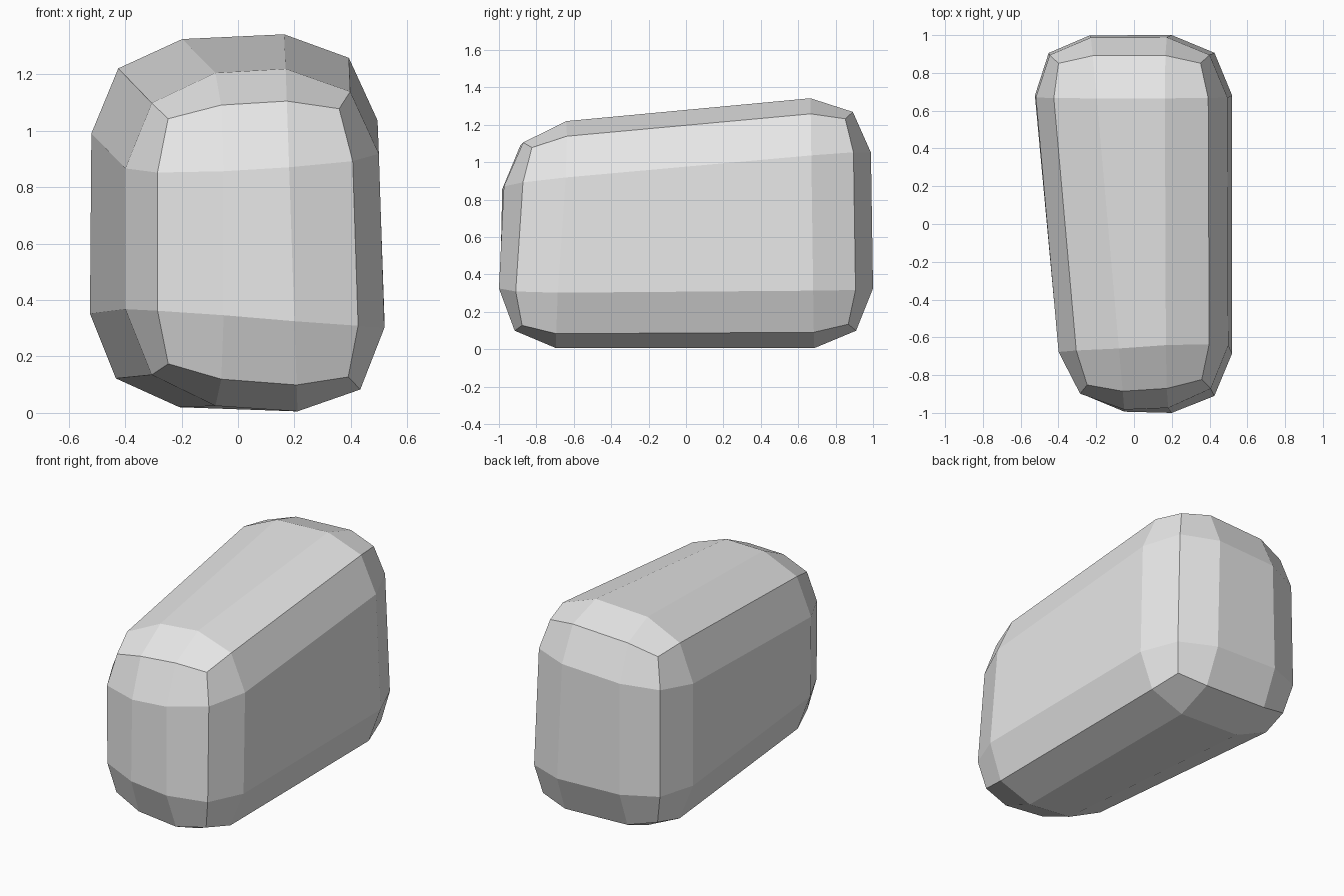
import bpy, bmesh
from itertools import product
from mathutils import Vector

cube = bpy.data.objects.get("Cube")
if cube:
    bpy.data.objects.remove(cube, do_unlink=True)

# Core of the stone: one rounding centre per corner, keyed by (x, y, z) side
RADIUS = 0.32
core = {
    (0, 0, 0): Vector((-0.08, -0.675, 0.345)),
    (1, 0, 0): Vector((0.2, -0.68, 0.325)),
    (0, 1, 0): Vector((-0.205, 0.68, 0.34)),
    (1, 1, 0): Vector((0.2, 0.68, 0.325)),
    (0, 0, 1): Vector((-0.08, -0.665, 0.885)),
    (1, 0, 1): Vector((0.18, -0.655, 0.9)),
    (0, 1, 1): Vector((-0.2, 0.67, 1.005)),
    (1, 1, 1): Vector((0.175, 0.67, 1.022)),
}


def outward(corner, axis):
    """Unit vector out of a corner, continuing the core edge on this axis."""
    other = list(corner)
    other[axis] = 1 - other[axis]
    return (core[corner] - core[tuple(other)]).normalized()


def surface_point(cell):
    """Position of a grid point on the rounded, skewed block."""
    corner = tuple(int(i > 1) for i in cell)
    outer = [a for a in range(3) if cell[a] in (0, 3)]
    reach = RADIUS / len(outer) ** 0.5
    return core[corner] + sum((outward(corner, a) for a in outer), Vector()) * reach


# Block surface: three by three facets on each of the six sides
bm = bmesh.new()
verts = {c: bm.verts.new(surface_point(c))
         for c in product(range(4), repeat=3) if 0 in c or 3 in c}
for axis, side, u, v in product(range(3), (0, 3), range(3), range(3)):
    quad = []
    for du, dv in ((0, 0), (1, 0), (1, 1), (0, 1)):
        cell = [u + du, v + dv]
        cell.insert(axis, side)
        quad.append(verts[tuple(cell)])
    bm.faces.new(quad)
bmesh.ops.recalc_face_normals(bm, faces=bm.faces[:])
mesh = bpy.data.meshes.new("stone_block")
bm.to_mesh(mesh)
bm.free()

# Plain light grey
grey = bpy.data.materials.new("light_grey")
grey.use_nodes = True
colour = (0.8, 0.8, 0.8, 1)
grey.diffuse_color = colour
grey.node_tree.nodes["Principled BSDF"].inputs["Base Color"].default_value = colour
mesh.materials.append(grey)
stone = bpy.data.objects.new("stone_block", mesh)
bpy.context.collection.objects.link(stone)
